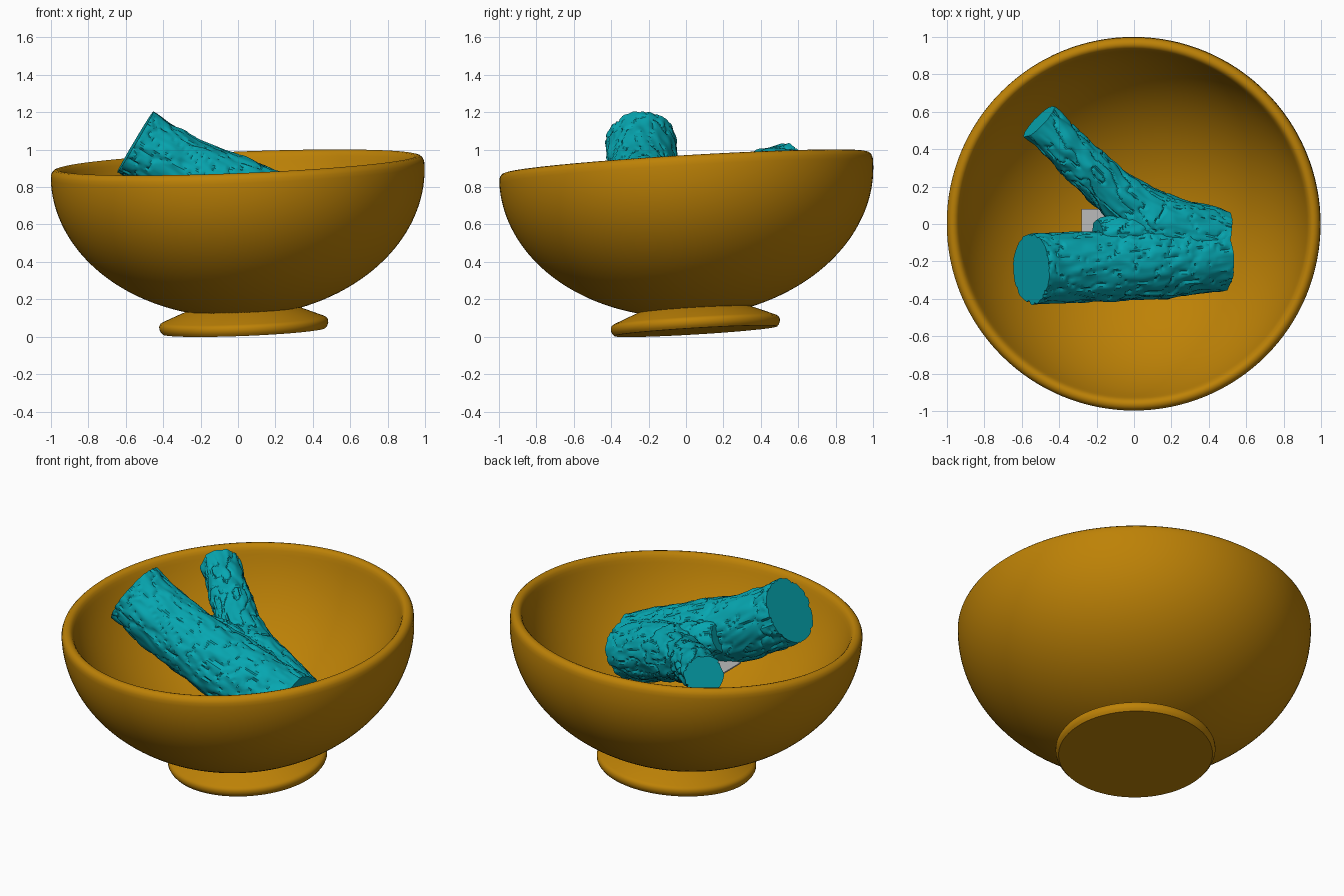
import bpy, bmesh, math
from mathutils import Vector, noise

if "Cube" in bpy.data.objects:
    bpy.data.objects.remove(bpy.data.objects["Cube"], do_unlink=True)


def material(name, rgb):
    m = bpy.data.materials.new(name)
    m.use_nodes = True
    m.diffuse_color = (*rgb, 1)
    bsdf = next(n for n in m.node_tree.nodes if n.type == 'BSDF_PRINCIPLED')
    bsdf.inputs["Base Color"].default_value = (*rgb, 1)
    return m


ochre = material("ochre", (0.51, 0.222, 0.002))
teal = material("teal", (0.002, 0.385, 0.44))
grey = material("light grey", (0.5, 0.5, 0.5))


def finish(name, bm, mat, angle=None):
    bmesh.ops.recalc_face_normals(bm, faces=bm.faces)
    me = bpy.data.meshes.new(name)
    bm.to_mesh(me)
    bm.free()
    me.materials.append(mat)
    ob = bpy.data.objects.new(name, me)
    bpy.context.collection.objects.link(ob)
    if angle:
        bpy.ops.object.select_all(action='DESELECT')
        ob.select_set(True)
        bpy.context.view_layer.objects.active = ob
        bpy.ops.object.shade_smooth_by_angle(angle=math.radians(angle))
    return ob


def lathe(name, profile, mat, segs=128):
    """Revolve an (r, z) profile that starts and ends on the axis."""
    bm = bmesh.new()
    verts = [bm.verts.new((r, 0, z)) for r, z in profile]
    edges = [bm.edges.new(p) for p in zip(verts, verts[1:])]
    bmesh.ops.spin(bm, geom=verts + edges, axis=(0, 0, 1), cent=(0, 0, 0),
                   angle=2 * math.pi, steps=segs)
    bmesh.ops.remove_doubles(bm, verts=bm.verts, dist=1e-4)
    return finish(name, bm, mat, 40)


def bark(p, axis):
    """Height of the bark at p: long lumps plus cracks stretched along the grain."""
    along = axis * p.dot(axis)
    q = (p - along) + along * 0.4
    lumps = noise.noise(p * 7) * 0.009
    plates = noise.noise(q * 26) * 0.010
    crack = max(0.0, 0.10 - abs(noise.noise(q * 19 + Vector((7, 3, 1))))) * 0.11
    return lumps + plates - crack


def limb(name, path, radii, rings=130, segs=100):
    """Rough-barked limb swept along a path, with sawn flat ends."""
    pts = [Vector(p) for p in path]
    n = len(pts) - 1

    def at(seq, t):
        # Catmull-Rom interpolation
        i = min(int(t * n), n - 1)
        f = t * n - i
        b, c = seq[i], seq[i + 1]
        a = seq[i - 1] if i else b * 2 - c
        d = seq[i + 2] if i + 2 <= n else c * 2 - b
        return (b * 2 + (c - a) * f + (a * 2 - b * 5 + c * 4 - d) * f ** 2
                + (b * 3 - a - c * 3 + d) * f ** 3) * 0.5

    bm = bmesh.new()
    loops = []
    for k in range(rings + 1):
        t = k / rings
        axis = (at(pts, min(1, t + 0.01)) - at(pts, max(0, t - 0.01))).normalized()
        side = axis.cross(Vector((0, 0, 1))).normalized()
        up = side.cross(axis)
        c, r = at(pts, t), at(radii, t)
        ring = []
        for s in range(segs):
            a = 2 * math.pi * s / segs
            d = side * math.cos(a) + up * math.sin(a)
            p = c + d * r
            ring.append(bm.verts.new(p + d * bark(p, axis)))
        loops.append(ring)
    for lo, hi in zip(loops, loops[1:]):
        for s in range(segs):
            e = (s + 1) % segs
            bm.faces.new((lo[s], lo[e], hi[e], hi[s]))
    bm.faces.new(loops[0])
    bm.faces.new(loops[-1])
    return finish(name, bm, teal, 35)


# Footed bowl: foot, outer wall, rounded rim, inner wall
profile = [(0, 0), (0.436, 0), (0.446, 0.012), (0.452, 0.026), (0.452, 0.042),
           (0.446, 0.054), (0.434, 0.062), (0.302, 0.116)]
start = math.asin(0.305)
for i in range(33):
    a = start + (math.pi / 2 - start) * i / 32
    profile.append((math.sin(a), 0.85 - 0.772 * math.cos(a)))
profile += [(0.999, 0.872), (0.992, 0.889), (0.98, 0.9), (0.965, 0.904),
            (0.951, 0.9), (0.940, 0.889), (0.932, 0.872)]
for i in range(33):
    a = math.radians(73) * (1 - i / 32)
    profile.append((0.967 * math.sin(a), 1.13 - 0.96 * math.cos(a)))
bowl = lathe("bowl", profile, ochre)
# The bowl leans slightly toward the front right
lean = Vector((-0.04, -0.06, 1)).normalized()
bowl.rotation_mode = 'QUATERNION'
bowl.rotation_quaternion = Vector((0, 0, 1)).rotation_difference(lean)
bowl.location = (0.032, 0.052, 0.03)

# Forked log resting in the bowl
limb("log_trunk",
     [(-0.55, -0.24, 1.04), (-0.31, -0.23, 0.898), (-0.06, -0.215, 0.785),
      (0.19, -0.19, 0.682), (0.45, -0.155, 0.57)],
     [0.188, 0.188, 0.195, 0.202, 0.205])
limb("log_branch",
     [(-0.505, 0.55, 0.928), (-0.28, 0.33, 0.852), (-0.08, 0.15, 0.768),
      (0.15, -0.01, 0.69), (0.46, -0.095, 0.585)],
     [0.112, 0.118, 0.135, 0.172, 0.17])
# Rough knot in the crotch of the fork
limb("log_knot",
     [(-0.19, -0.07, 0.85), (-0.07, -0.055, 0.805), (0.08, -0.06, 0.755)],
     [0.092, 0.11, 0.11], 50, 60)

# Small flat plate under the fork
bm = bmesh.new()
bmesh.ops.create_cube(bm, size=1)
for v in bm.verts:
    v.co = Vector((-0.17 + v.co.x * 0.22, -0.03 + v.co.y * 0.22, 0.68 + v.co.z * 0.008))
finish("fork_plate", bm, grey)
